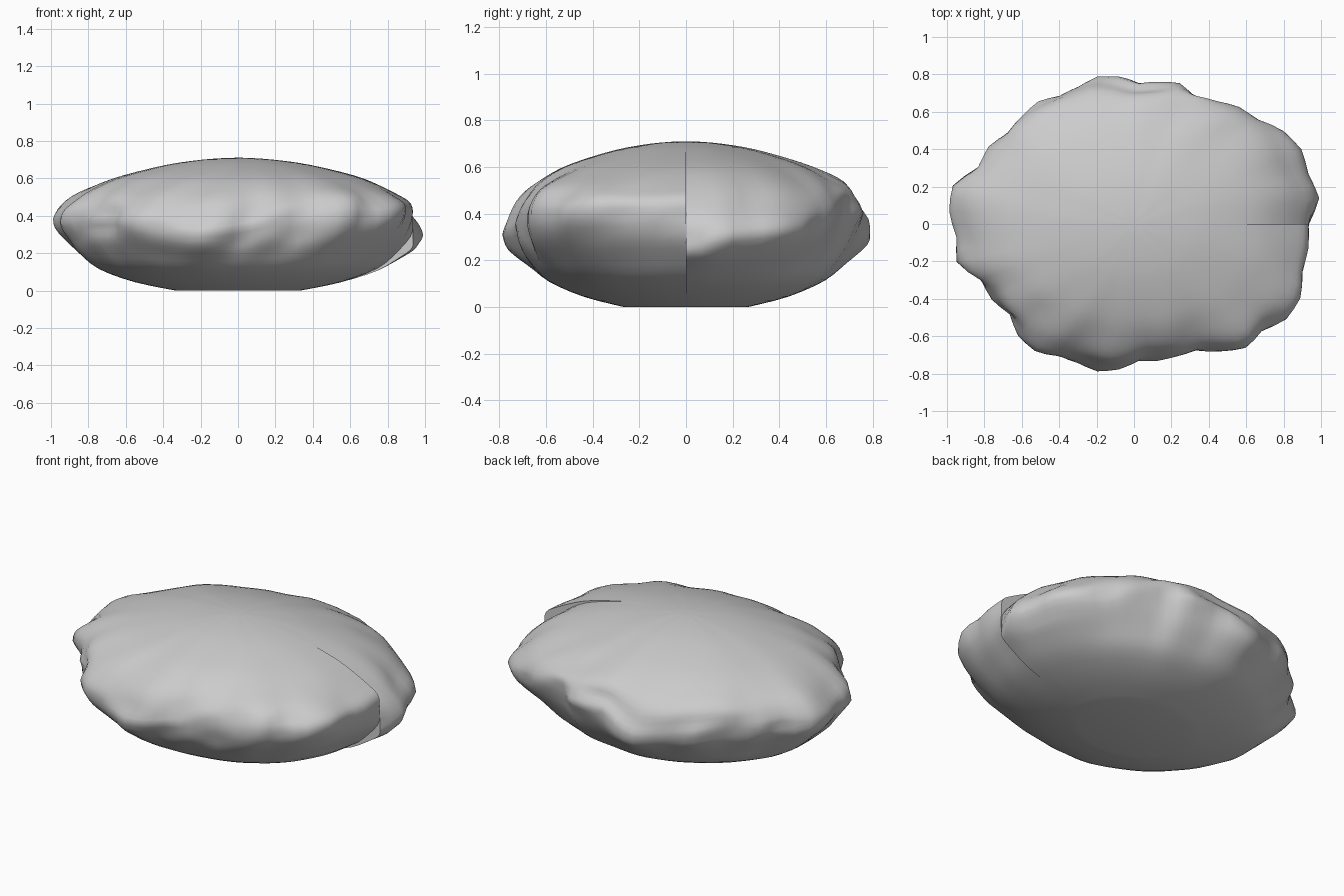
import bpy, bmesh, math
from mathutils import Vector, noise

cube = bpy.data.objects.get("Cube")
if cube:
    bpy.data.objects.remove(cube, do_unlink=True)

SEGMENTS = 90
RIM_HEIGHT = 0.36
SWIRL = 0.4

# Lobed outline: rim radius in hundredths, at equal angles from +x
OUTLINE = [94, 101, 98, 99, 95, 87, 85, 80, 76, 80, 78, 76, 80, 82, 80,
           80, 84, 84, 84, 89, 89, 100, 100, 96, 98, 88, 87, 83, 87, 87,
           82, 81, 82, 79, 74, 75, 75, 76, 83, 90, 90, 97, 98, 94, 95]

# Vertical profile: share of the radius, height
PROFILE = [(.35, 0), (.58, .045), (.78, .115), (.89, .2), (.96, .28), (.99, .36),
           (.97, .43), (.91, .5), (.8, .56), (.65, .615), (.4, .673), (.2, .7), (.05, .71)]

# Rise and fall of the rim around the rock: degrees, offset
RIM_SHIFT = [(0, -.07), (30, -.03), (60, .06), (85, .04), (105, -.04), (140, .03),
             (180, 0), (215, .02), (255, -.05), (290, .01), (320, .04), (360, .04)]


def outline_radius(angle):
    pos = angle / math.tau * len(OUTLINE) % len(OUTLINE)
    i, f = int(pos), pos % 1
    a, b = OUTLINE[i], OUTLINE[(i + 1) % len(OUTLINE)]
    return (a + (b - a) * f) / 100


def ellipse_radius(angle):
    return 1 / math.hypot(math.cos(angle) / .95, math.sin(angle) / .76)


def rim_shift(angle):
    deg = math.degrees(angle)
    for (d0, s0), (d1, s1) in zip(RIM_SHIFT, RIM_SHIFT[1:]):
        if deg <= d1:
            f = (deg - d0) / (d1 - d0)
            return s0 + (s1 - s0) * f * f * (3 - 2 * f)
    return RIM_SHIFT[-1][1]


def smooth_profile(points, steps):
    pts = [Vector(p) for p in points]
    out = []
    for i in range(len(pts) - 1):
        p0, p1, p2, p3 = pts[max(i - 1, 0)], pts[i], pts[i + 1], pts[min(i + 2, len(pts) - 1)]
        for k in range(steps):
            t = k / steps
            out.append(.5 * (2 * p1 + (p2 - p0) * t + (2 * p0 - 5 * p1 + 4 * p2 - p3) * t * t
                             + (3 * p1 - p0 - 3 * p2 + p3) * t ** 3))
    return out + [pts[-1]]


def rock_point(angle, share, height):
    # Lobes and shifts are strongest at the rim and fade to the poles
    fade = math.exp(-((height - RIM_HEIGHT) / .18) ** 2) * min(1, height / .1)
    turned = angle - SWIRL * (height - RIM_HEIGHT)
    lobe = outline_radius(turned) / ellipse_radius(turned) - 1
    r = ellipse_radius(angle) * share * (1 + lobe * fade)
    shift = rim_shift(angle) * fade * min(1, share * 1.2 - .2)
    p = Vector((r * math.cos(angle), r * math.sin(angle), height + shift))
    # Slanting lumps across the flank
    sample = Vector((math.cos(turned), math.sin(turned), height * 2)) * 3.5
    lump = noise.noise(sample) * .05 * fade * min(1, abs(height - RIM_HEIGHT) / .1)
    return p + Vector((math.cos(angle), math.sin(angle), .4)) * lump


# Rock body: stacked rings, with a stepped crease where the ends meet at +x
bm = bmesh.new()
rings = []
for share, height in smooth_profile(PROFILE, 3):
    rings.append([bm.verts.new(rock_point(math.tau * i / SEGMENTS, share, height))
                  for i in range(SEGMENTS + 1)])
count = SEGMENTS + 1
for low, high in zip(rings, rings[1:]):
    for i in range(count):
        j = (i + 1) % count
        bm.faces.new((low[i], low[j], high[j], high[i]))
bm.faces.new(reversed(rings[0]))
bm.faces.new(rings[-1])
bmesh.ops.remove_doubles(bm, verts=bm.verts, dist=.002)
bmesh.ops.recalc_face_normals(bm, faces=bm.faces)

mesh = bpy.data.meshes.new("rock")
bm.to_mesh(mesh)
bm.free()
rock = bpy.data.objects.new("rock", mesh)
bpy.context.collection.objects.link(rock)

# Stone colour
stone = bpy.data.materials.new("grey stone")
stone.use_nodes = True
colour = (.6, .6, .6, 1)
stone.diffuse_color = colour
stone.node_tree.nodes["Principled BSDF"].inputs["Base Color"].default_value = colour
mesh.materials.append(stone)

bpy.context.view_layer.objects.active = rock
rock.select_set(True)
bpy.ops.object.shade_smooth_by_angle(angle=math.radians(50))
